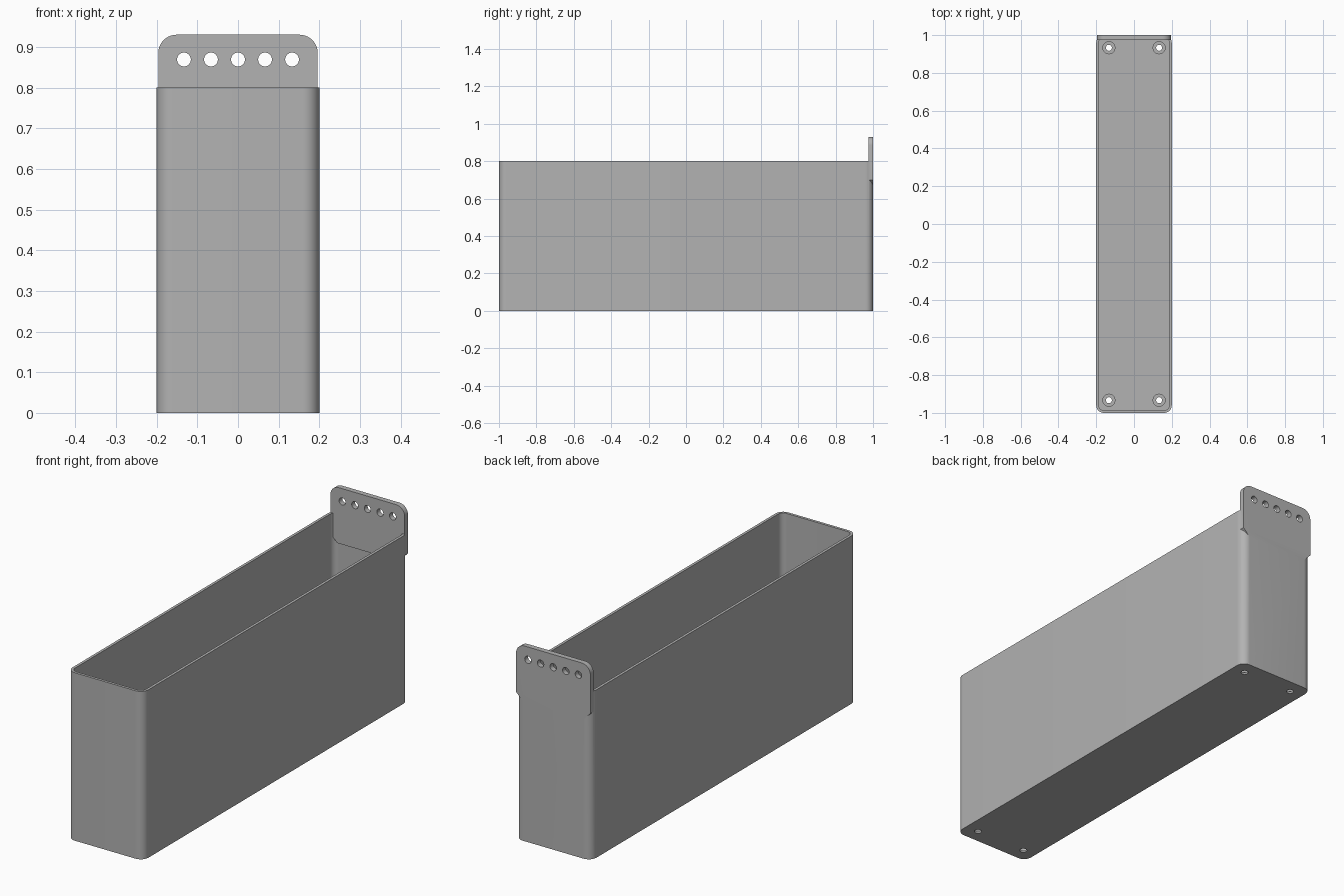
import bpy, bmesh, math
from mathutils import Matrix

cube = bpy.data.objects.get("Cube")
if cube:
    bpy.data.objects.remove(cube, do_unlink=True)

grey = bpy.data.materials.new("plain grey")
grey.use_nodes = True
colour = (0.45, 0.45, 0.45, 1)
grey.diffuse_color = colour
grey.node_tree.nodes["Principled BSDF"].inputs["Base Color"].default_value = colour


def arc(cx, cy, r, start, end, steps=10):
    return [(cx + r * math.cos(math.radians(start + (end - start) * i / steps)),
             cy + r * math.sin(math.radians(start + (end - start) * i / steps)))
            for i in range(steps + 1)]


def rounded_rect(w, d, r):
    x, y = w - r, d - r
    return (arc(x, y, r, 0, 90) + arc(-x, y, r, 90, 180)
            + arc(-x, -y, r, 180, 270) + arc(x, -y, r, 270, 360))


def prism(name, outline, low, high, matrix=None):
    """Extrude an outline along z, then place it."""
    bm = bmesh.new()
    face = bm.faces.new([bm.verts.new((x, y, low)) for x, y in outline])
    top = bmesh.ops.extrude_face_region(bm, geom=[face])["geom"]
    bmesh.ops.translate(bm, vec=(0, 0, high - low),
                        verts=[v for v in top if isinstance(v, bmesh.types.BMVert)])
    bmesh.ops.recalc_face_normals(bm, faces=bm.faces[:])
    if matrix:
        bm.transform(matrix)
    mesh = bpy.data.meshes.new(name)
    bm.to_mesh(mesh)
    bm.free()
    obj = bpy.data.objects.new(name, mesh)
    bpy.context.collection.objects.link(obj)
    mesh.materials.append(grey)
    return obj


def combine(target, tool, operation):
    """Apply a boolean and discard the tool."""
    mod = target.modifiers.new(operation, "BOOLEAN")
    mod.operation, mod.solver, mod.object = operation, "EXACT", tool
    bpy.context.view_layer.objects.active = target
    bpy.ops.object.modifier_apply(modifier=mod.name)
    bpy.data.objects.remove(tool, do_unlink=True)


def circle(x, y, r):
    return arc(x, y, r, 0, 360, 32)[:-1]


wall, floor, corner = 0.013, 0.02, 0.04
upright = Matrix.Rotation(math.pi / 2, 4, "X")  # outline y becomes z, depth becomes -y

# Open bin
bin_body = prism("storage_bin", rounded_rect(0.2, 1, corner), 0, 0.8)
cavity = prism("cavity_cutter", rounded_rect(0.2 - wall, 1 - wall, corner - wall), floor, 1)
combine(bin_body, cavity, "DIFFERENCE")

# Hanging tab on the back, rounded above and chamfered below
hw, top, r = 0.196, 0.93, 0.045
tab_outline = (arc(hw - r, top - r, r, 0, 90) + arc(r - hw, top - r, r, 90, 180)
               + [(-hw, 0.70), (-hw + 0.036, 0.664), (hw - 0.036, 0.664), (hw, 0.70)])
tab = prism("hanging_tab", tab_outline, -1, -0.975, upright)
combine(bin_body, tab, "UNION")

# Row of hanging holes
for i in range(-2, 3):
    hole = prism("tab_hole_cutter", circle(i * 0.0665, 0.869, 0.017), -1.1, -0.9, upright)
    combine(bin_body, hole, "DIFFERENCE")

# Countersunk drain holes in the floor corners
for x in (-0.133, 0.133):
    for y in (-0.933, 0.933):
        drill = prism("floor_hole_cutter", circle(x, y, 0.016), -0.1, 0.1)
        combine(bin_body, drill, "DIFFERENCE")
        sink = prism("countersink_cutter", circle(x, y, 0.032), floor * 0.5, 0.1)
        combine(bin_body, sink, "DIFFERENCE")

bpy.ops.object.select_all(action="DESELECT")
bin_body.select_set(True)
bpy.context.view_layer.objects.active = bin_body
bpy.ops.object.shade_smooth_by_angle(angle=math.radians(30))
